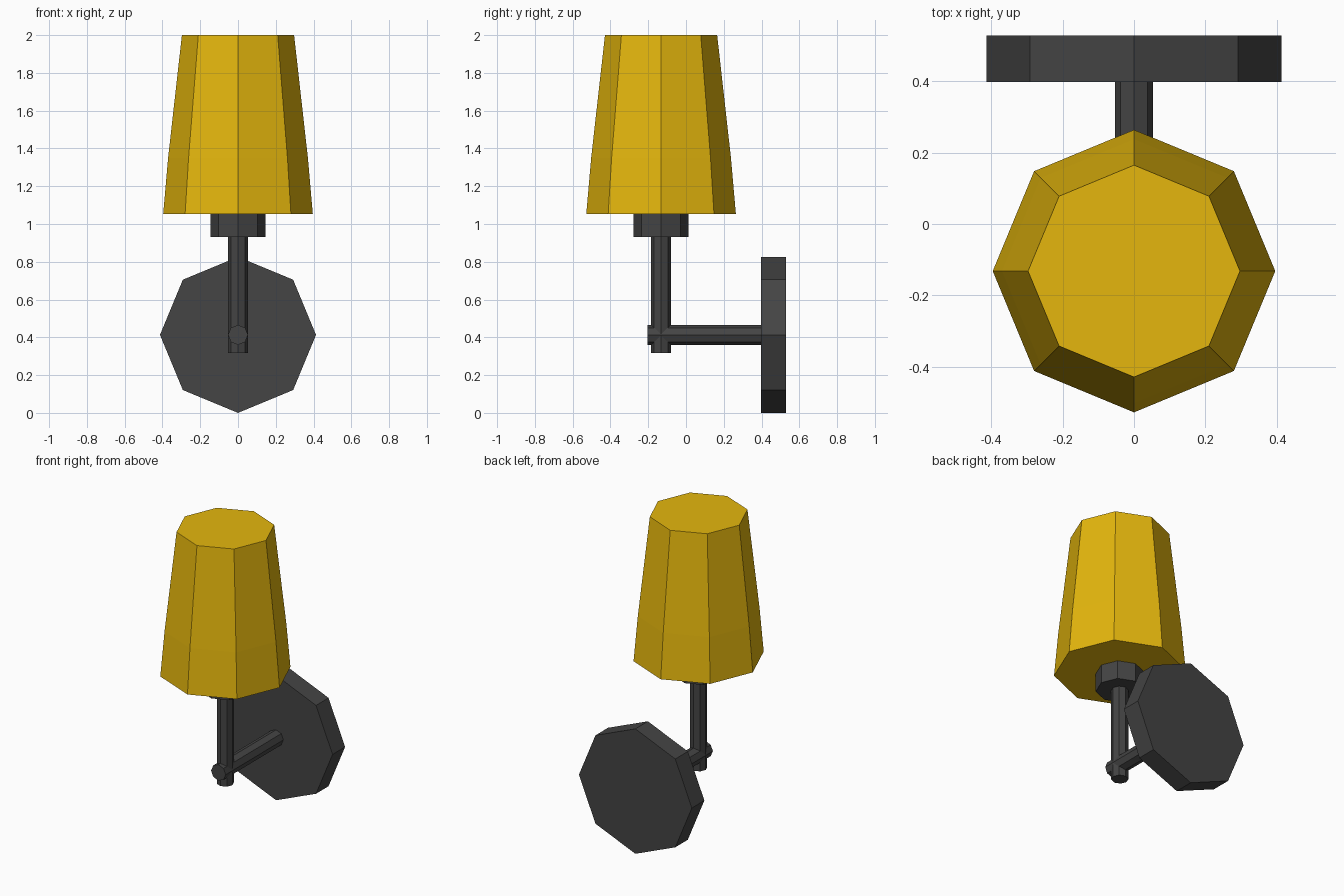
import bpy, bmesh
from math import cos, sin, tau

if "Cube" in bpy.data.objects:
    bpy.data.objects.remove(bpy.data.objects["Cube"])

SIDES = 8


def material(name, rgb):
    m = bpy.data.materials.new(name)
    m.diffuse_color = (*rgb, 1)
    m.use_nodes = True
    m.node_tree.nodes["Principled BSDF"].inputs["Base Color"].default_value = m.diffuse_color
    return m


def turned(name, profile, mat, axis='Z', offset=(0, 0, 0)):
    """Closed eight-sided solid from (radius, position along axis) rings."""
    bm = bmesh.new()
    rings = []
    for r, h in profile:
        ring = []
        for i in range(SIDES):
            a, b = r * cos(tau * i / SIDES), r * sin(tau * i / SIDES)
            co = (a, b, h) if axis == 'Z' else (a, h, b)
            ring.append(bm.verts.new([c + o for c, o in zip(co, offset)]))
        rings.append(ring)
    for low, high in zip(rings, rings[1:]):
        for i in range(SIDES):
            j = (i + 1) % SIDES
            bm.faces.new((low[i], low[j], high[j], high[i]))
    bm.faces.new(rings[0])
    bm.faces.new(rings[-1])
    bmesh.ops.recalc_face_normals(bm, faces=bm.faces)
    mesh = bpy.data.meshes.new(name)
    bm.to_mesh(mesh)
    bm.free()
    mesh.materials.append(mat)
    obj = bpy.data.objects.new(name, mesh)
    bpy.context.collection.objects.link(obj)
    return obj


amber = material("amber", (0.78, 0.47, 0.004))
dark = material("dark_metal", (0.058, 0.058, 0.058))
LAMP = (0, -0.132, 0)      # vertical lamp axis
MOUNT = (0, 0, 0.413)      # horizontal mount axis

# Wall plate and the arm reaching forward from it
turned("wall_plate", [(0.413, 0.398), (0.413, 0.529)], dark, 'Y', MOUNT)
turned("arm", [(0.053, -0.205), (0.053, 0.41)], dark, 'Y', MOUNT)

# Upright stem and socket
turned("stem", [(0.052, 0.316), (0.052, 0.95)], dark, 'Z', LAMP)
turned("socket", [(0.145, 0.931), (0.145, 1.053)], dark, 'Z', LAMP)

# Tapered shade with a slight bend in its flare
turned("shade", [(0.396, 1.053), (0.37, 1.35), (0.297, 2.0)], amber, 'Z', LAMP)
